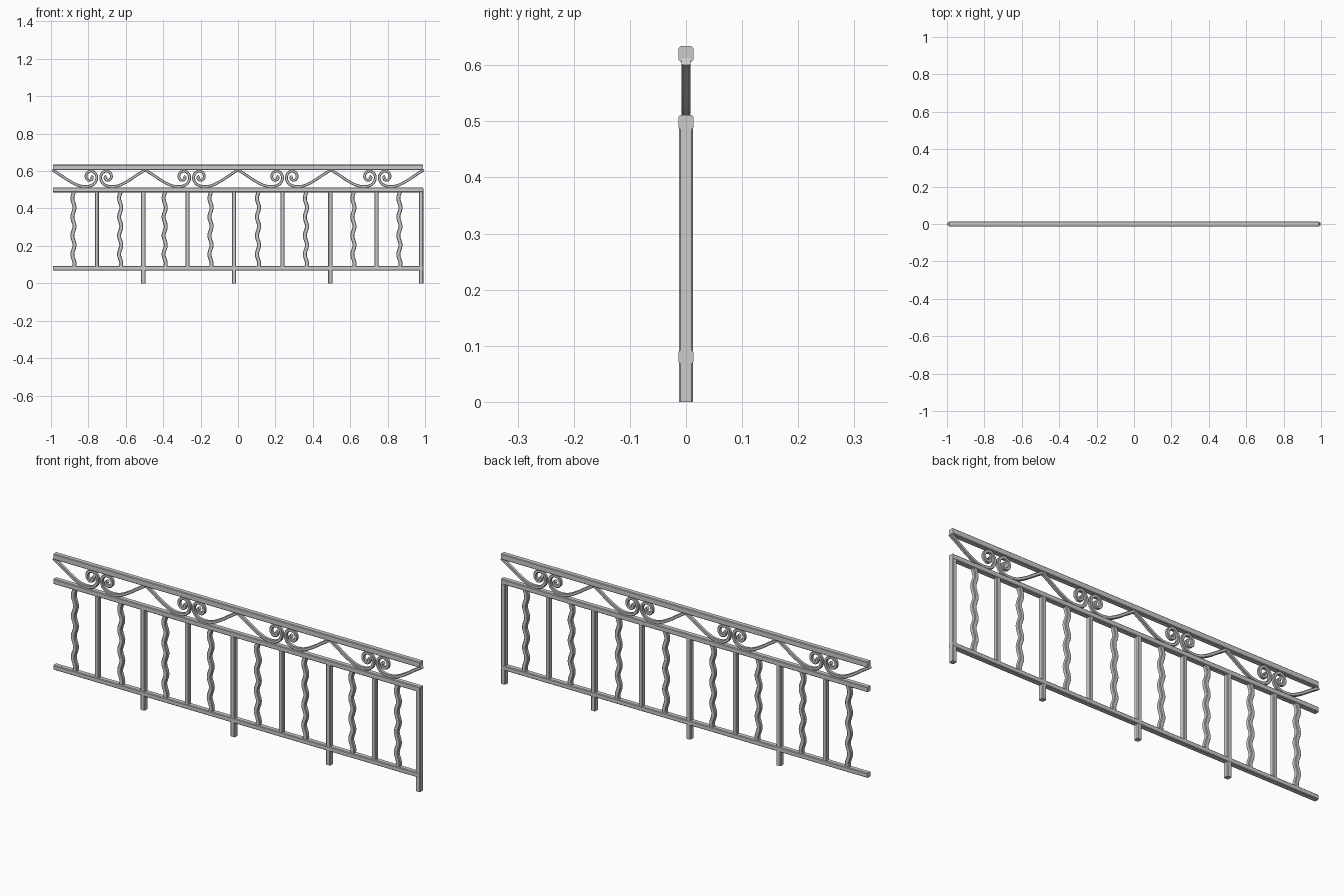
import bpy, bmesh, math
from mathutils import Vector

if "Cube" in bpy.data.objects:
    bpy.data.objects.remove(bpy.data.objects["Cube"])


def sweep(name, pts, hw, hd, c=0.003):
    """Sweep a chamfered rectangle along a path in the XZ plane."""
    prof = [(hw, hd - c), (hw - c, hd), (c - hw, hd), (-hw, hd - c),
            (-hw, c - hd), (c - hw, -hd), (hw - c, -hd), (hw, c - hd)]
    pts = [Vector((x, 0, z)) for x, z in pts]
    bm = bmesh.new()
    rings = []
    for i, p in enumerate(pts):
        t = (pts[min(i + 1, len(pts) - 1)] - pts[max(i - 1, 0)]).normalized()
        n = Vector((-t.z, 0, t.x))
        rings.append([bm.verts.new(p + n * a + Vector((0, b, 0))) for a, b in prof])
    for r, s in zip(rings, rings[1:]):
        for k in range(8):
            j = (k + 1) % 8
            bm.faces.new((r[k], r[j], s[j], s[k]))
    bm.faces.new(rings[0])
    bm.faces.new(rings[-1][::-1])
    bmesh.ops.recalc_face_normals(bm, faces=bm.faces)
    me = bpy.data.meshes.new(name)
    bm.to_mesh(me)
    bm.free()
    ob = bpy.data.objects.new(name, me)
    bpy.context.collection.objects.link(ob)
    return ob


def smooth(ob):
    bpy.ops.object.select_all(action='DESELECT')
    ob.select_set(True)
    bpy.context.view_layer.objects.active = ob
    bpy.ops.object.shade_smooth_by_angle(angle=math.radians(30))


def spline(p, n=5):
    """Catmull-Rom interpolation of 2D points."""
    p = [Vector(q) for q in p]
    p = [2 * p[0] - p[1]] + p + [2 * p[-1] - p[-2]]
    out = []
    for a, b, c, d in zip(p, p[1:], p[2:], p[3:]):
        for k in range(n):
            t = k / n
            out.append(0.5 * (2 * b + (c - a) * t + (2 * a - 5 * b + 4 * c - d) * t * t
                              + (3 * b - a - 3 * c + d) * t ** 3))
    return out + [p[-2]]


# Horizontal rails
for name, z, hw in (("top_rail", 0.620, 0.014), ("middle_rail", 0.499, 0.0125),
                    ("bottom_rail", 0.080, 0.0115)):
    sweep(name, [(-0.988, z), (0.99, z)], hw, 0.013)

# Posts reaching the floor
for x in (-0.507, -0.021, 0.494, 0.979):
    sweep("post", [(x, 0), (x, 0.508)], 0.0115, 0.0125)

# Straight balusters
for x in (-0.755, -0.270, 0.238, 0.740):
    sweep("straight_baluster", [(x, 0.08), (x, 0.495)], 0.0105, 0.0115)

# Wavy balusters
for x in (-0.880, -0.630, -0.392, -0.147, 0.107, 0.363, 0.617, 0.863):
    path = []
    for i in range(41):
        z = 0.082 + 0.41 * i / 40
        path.append((x + 0.006 * math.sin(2 * math.pi * (z - 0.08) / 0.1), z))
    smooth(sweep("wavy_baluster", path, 0.0105, 0.0105))

# Scroll frieze: mirrored pairs of curls
half = spline([(-0.249, 0.607), (-0.205, 0.579), (-0.155, 0.546), (-0.105, 0.522),
               (-0.060, 0.518), (-0.027, 0.530), (-0.011, 0.557), (-0.016, 0.585),
               (-0.038, 0.600), (-0.061, 0.591), (-0.068, 0.569), (-0.056, 0.552),
               (-0.039, 0.554), (-0.034, 0.566), (-0.042, 0.573)])
for i in range(4):
    cx = (i - 1.5) * 0.4965
    for side in (1, -1):
        smooth(sweep("scroll", [(cx + side * p.x, p.y) for p in half], 0.0075, 0.008, 0.0025))
